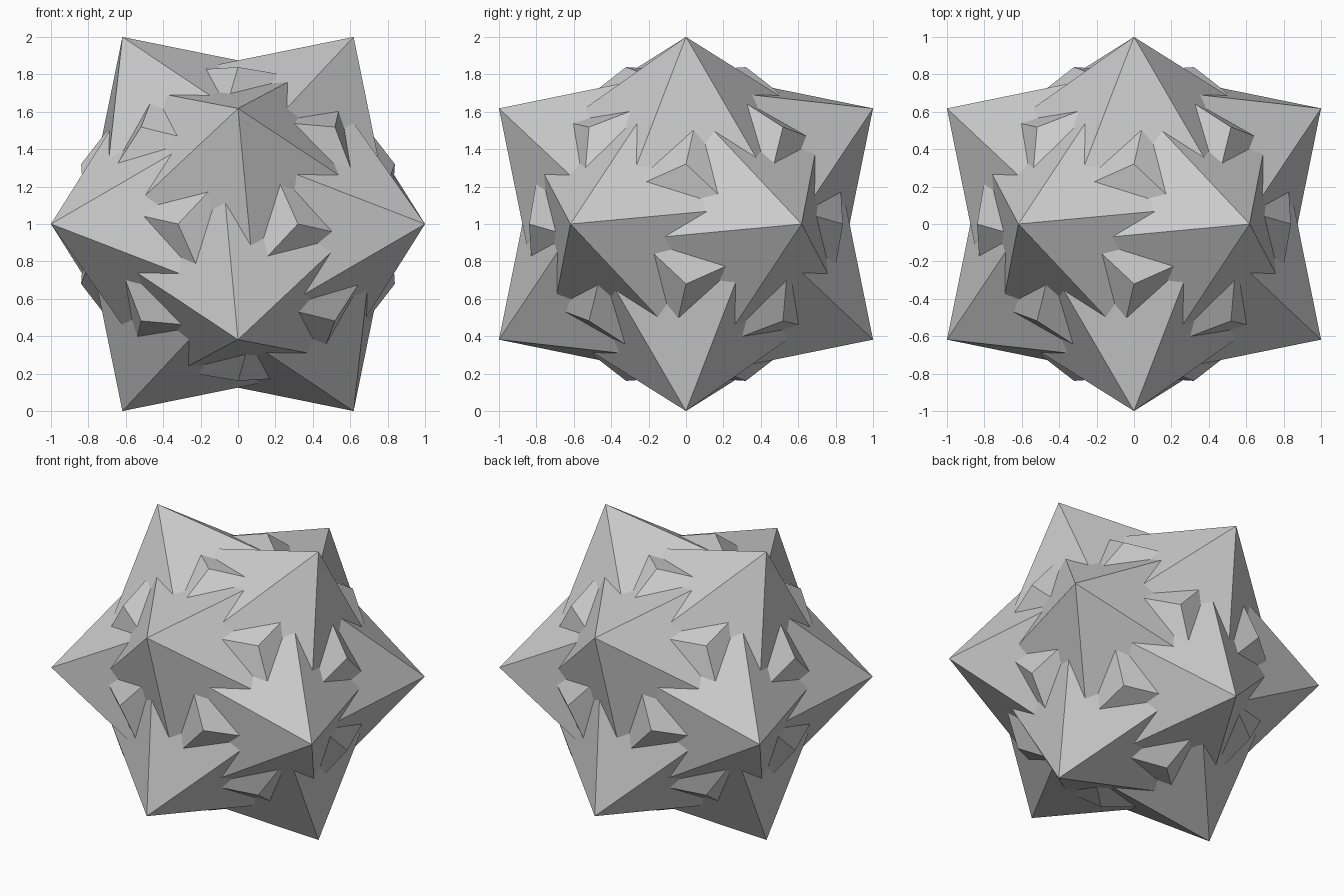
import bpy, bmesh, math
from mathutils import Vector

if "Cube" in bpy.data.objects:
    bpy.data.objects.remove(bpy.data.objects["Cube"])

# Star solid: 60 identical notched hexagons that pass through each other
rho = 1.324717957                                   # root of x^3 = x + 1
R2 = 0.25 * (2 * rho - 1) / (rho - 1)
R = math.sqrt(R2)
phi = (1 + math.sqrt(5)) / 2

# Outline of one face: tip, side, base, side, notch, side
fig = math.sqrt(1 - 1 / (4 * R2))                   # vertex figure radius
side = math.asin(0.5 / fig)
tip = math.asin(phi / 2 / fig)
notch = math.asin(1 / phi / 2 / fig)
inner = math.sqrt(1 / (R2 - 0.25) - 1 / R2)         # inscribed circle radius
a1 = tip + side
a2 = a1 + 2 * side
a3 = a2 + 2 * side
a4 = a3 + side - notch
a5 = a4 - notch + side
outline = [(0, tip), (a1, side), (a2, side), (a3, side), (a4, notch), (a5, side)]

# Twelve spike axes
axes = []
for s in (1, -1):
    for t in (1, -1):
        axes += [Vector((s / phi, 0, t)), Vector((s, t / phi, 0)), Vector((0, s, t / phi))]
size = axes[0].length
axes = [a.normalized() for a in axes]

# Face tilt from its own spike axis and from a neighbouring axis
d_tip = math.sqrt(R2 - 1 / (4 * math.sin(math.pi / 5) ** 2))
d_notch = math.sqrt(R2 - 1 / (4 * math.sin(2 * math.pi / 5) ** 2))
p, q, c = d_tip / R, d_notch / R, 1 / math.sqrt(5)
alpha = (p - c * q) / (1 - c * c)
beta = (q - c * p) / (1 - c * c)
gamma = -math.sqrt(1 - alpha * p - beta * q)        # sign sets the twist
scale = size * d_tip

bm = bmesh.new()
for a in axes:
    for b in axes:
        if abs(a.dot(b) - c) > 0.01:
            continue
        n = (alpha * a + beta * b + gamma * a.cross(b).normalized()).normalized()
        u = (a - n * a.dot(n)).normalized()
        w = n.cross(u)
        bm.faces.new([bm.verts.new(scale * (n / R + (u * math.cos(t) + w * math.sin(t))
                                            * inner / math.cos(h)) + Vector((0, 0, 1)))
                      for t, h in outline])
bmesh.ops.remove_doubles(bm, verts=bm.verts[:], dist=0.0005)

mesh = bpy.data.meshes.new("star_solid")
bm.to_mesh(mesh)
bm.free()
grey = bpy.data.materials.new("light grey")
grey.diffuse_color = (0.6, 0.6, 0.6, 1)
grey.use_nodes = True
grey.node_tree.nodes["Principled BSDF"].inputs["Base Color"].default_value = grey.diffuse_color
mesh.materials.append(grey)
bpy.context.collection.objects.link(bpy.data.objects.new("star_solid", mesh))
